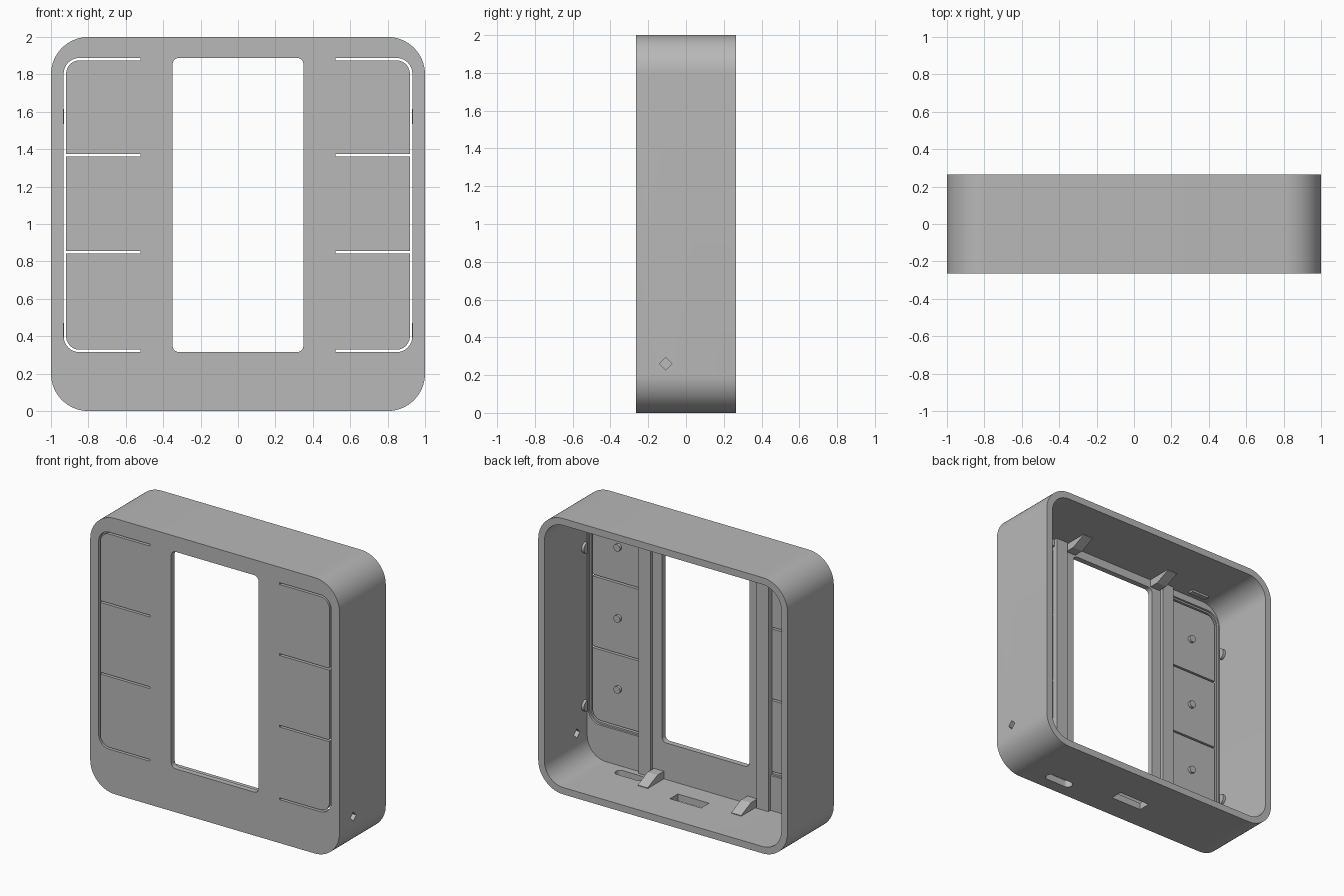
import bpy, bmesh, math

cube = bpy.data.objects.get("Cube")
if cube:
    bpy.data.objects.remove(cube, do_unlink=True)

grey = bpy.data.materials.new("plain grey")
grey.use_nodes = True
grey.diffuse_color = (0.48, 0.48, 0.48, 1)
grey.node_tree.nodes["Principled BSDF"].inputs["Base Color"].default_value = grey.diffuse_color

FRONT, BACK = -0.265, 0.265
WALL = 0.05
PLATE = FRONT + 0.04      # inside of the front plate
PANEL = FRONT + 0.025     # inside of the thinner button panels


def arc(cx, cy, r, start, end, n=14):
    angles = [math.radians(start + (end - start) * i / n) for i in range(n + 1)]
    return [(cx + r * math.cos(a), cy + r * math.sin(a)) for a in angles]


def rounded(a0, a1, b0, b1, r):
    return (arc(a1 - r, b0 + r, r, -90, 0) + arc(a1 - r, b1 - r, r, 0, 90)
            + arc(a0 + r, b1 - r, r, 90, 180) + arc(a0 + r, b0 + r, r, 180, 270))


def rect(a0, a1, b0, b1):
    return [(a0, b0), (a1, b0), (a1, b1), (a0, b1)]


def prism(name, outline, axis, t0, t1):
    """Extrude a flat outline along an axis from t0 to t1."""
    place = {"x": lambda a, b, t: (t, a, b),
             "y": lambda a, b, t: (a, t, b),
             "z": lambda a, b, t: (a, b, t)}[axis]
    bm = bmesh.new()
    low = [bm.verts.new(place(a, b, t0)) for a, b in outline]
    high = [bm.verts.new(place(a, b, t1)) for a, b in outline]
    bm.faces.new(low)
    bm.faces.new(high)
    for i in range(len(low)):
        j = (i + 1) % len(low)
        bm.faces.new((low[i], low[j], high[j], high[i]))
    bmesh.ops.recalc_face_normals(bm, faces=bm.faces)
    mesh = bpy.data.meshes.new(name)
    bm.to_mesh(mesh)
    bm.free()
    mesh.materials.append(grey)
    obj = bpy.data.objects.new(name, mesh)
    bpy.context.collection.objects.link(obj)
    return obj


def activate(obj):
    bpy.ops.object.select_all(action="DESELECT")
    obj.select_set(True)
    bpy.context.view_layer.objects.active = obj


def cut(target, outline, axis, t0, t1):
    cutter = prism("cutter", outline, axis, t0, t1)
    cutter.hide_render = True
    mod = target.modifiers.new("cut", "BOOLEAN")
    mod.operation, mod.solver, mod.object = "DIFFERENCE", "EXACT", cutter
    activate(target)
    bpy.ops.object.modifier_apply(modifier=mod.name)
    bpy.data.objects.remove(cutter, do_unlink=True)


def flip(points, s):
    return [(s * a, b) for a, b in points]


def comb():
    """Slit that frames three buttons on their outer side."""
    tip, out, w, r = 0.52, 0.932, 0.013, 0.085
    low, high = 0.315, 1.888
    pts = [(tip, low)] + arc(out - r, low + r, r, -90, 0)
    pts += arc(out - r, high - r, r, 0, 90) + [(tip, high), (tip, high - w)]
    pts += arc(out - r, high - r, r - w, 90, 0)
    for z in (1.367, 0.848):
        pts += [(out - w, z + w / 2), (tip, z + w / 2),
                (tip, z - w / 2), (out - w, z - w / 2)]
    pts += arc(out - r, low + r, r - w, 0, -90) + [(tip, low + w)]
    return pts


# Casing: rounded box, open at the back
casing = prism("casing", rounded(-1, 1, 0, 2, 0.2), "y", FRONT, BACK)
cut(casing, rounded(WALL - 1, 1 - WALL, WALL, 2 - WALL, 0.15), "y", PLATE, 1)
# Display window
cut(casing, rounded(-0.35, 0.35, 0.315, 1.888, 0.035), "y", -1, 0)
# Thin button panels and their slits
for s in (1, -1):
    cut(casing, flip(rounded(0.44, 0.942, 0.303, 1.9, 0.095), s), "y", PANEL, 0)
    cut(casing, flip(comb(), s), "y", -1, 0)
# Openings in the floor and the side
cut(casing, rounded(0.44, 0.66, -0.175, -0.105, 0.034), "z", -0.1, 0.2)
cut(casing, rect(-0.125, 0.125, -0.085, 0.005), "z", -0.1, 0.2)
cut(casing, [(-0.14, 0.26), (-0.107, 0.227), (-0.074, 0.26), (-0.107, 0.293)],
    "x", 0.8, 1.2)
activate(casing)
bpy.ops.object.shade_smooth_by_angle(angle=math.radians(30))

wedge = [(PLATE - 0.01, 0.04), (-0.04, 0.04), (-0.04, 0.055),
         (-0.15, 0.105), (PLATE - 0.01, 0.105)]
for s, side in ((1, "left"), (-1, "right")):
    # Upright rails beside the window
    x0, x1 = sorted((s * 0.425, s * 0.52))
    prism(side + "_rail", rect(x0, x1, 0.04, 1.96), "y", PANEL - 0.005, PLATE + 0.025)
    # Switch pegs behind the buttons
    for i, z in enumerate((0.595, 1.11, 1.625)):
        peg = prism(f"{side}_peg_{i + 1}", arc(s * 0.71, z, 0.026, 0, 345, 23),
                    "y", PANEL - 0.005, PANEL + 0.02)
        activate(peg)
        bpy.ops.object.shade_smooth_by_angle(angle=math.radians(30))
    # Board clips on floor and ceiling
    x0, x1 = sorted((s * 0.335, s * 0.415))
    prism(side + "_floor_clip", wedge, "x", x0, x1)
    prism(side + "_ceiling_clip", [(y, 2 - z) for y, z in wedge], "x", x0, x1)
    # Small catches on the side walls and ceiling
    for i, z in enumerate((0.43, 1.575)):
        x0, x1 = sorted((s * 0.93, s * 0.96))
        prism(f"{side}_catch_{i + 1}", arc(-0.2, z, 0.04, -90, 90), "x", x0, x1)
    x0, x1 = sorted((s * 0.64, s * 0.78))
    prism(side + "_ceiling_catch", rect(x0, x1, -0.18, -0.14), "z", 1.935, 1.96)
